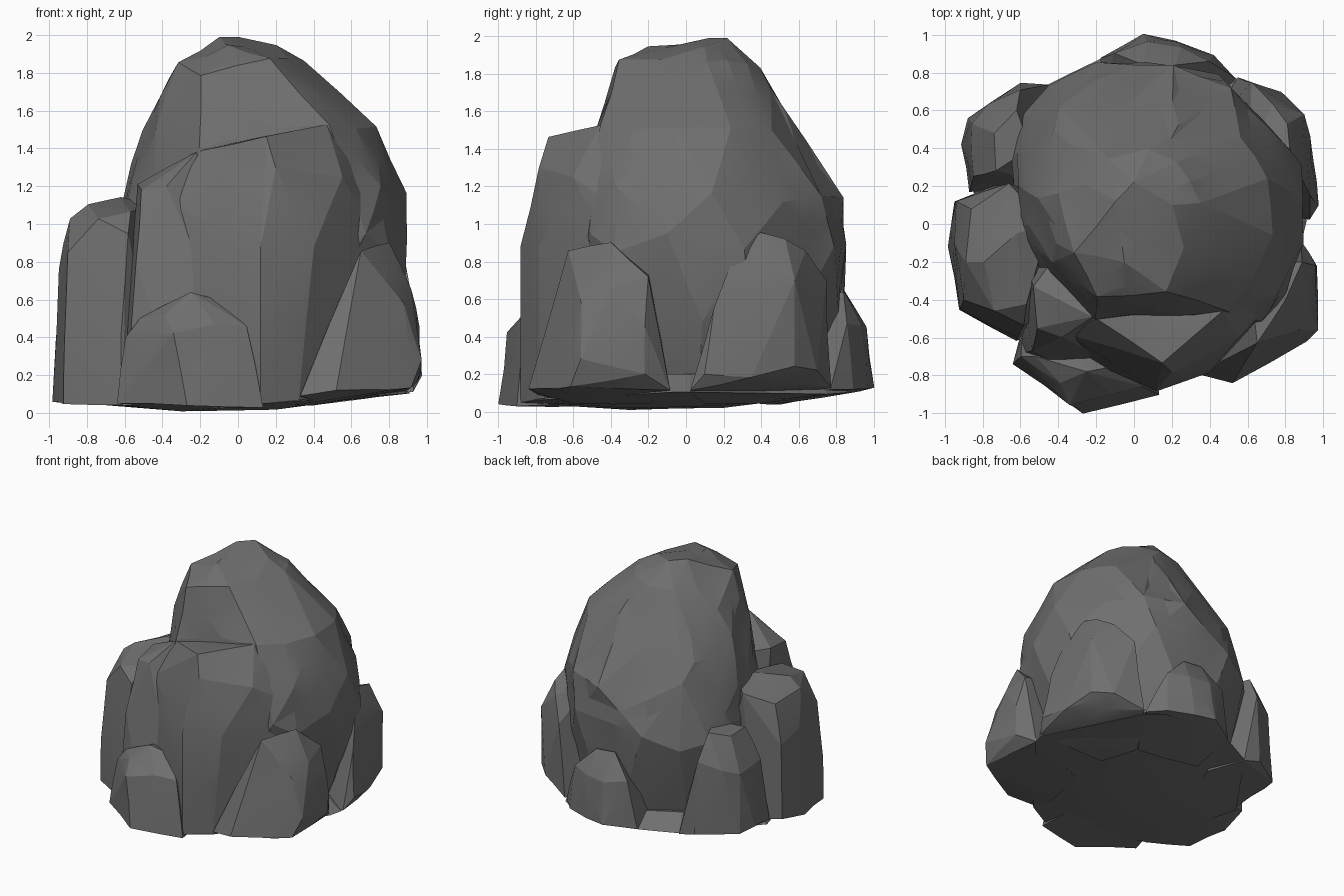
import bpy, bmesh, math, random

random.seed(7)
stone = bpy.data.materials.new("grey stone")
stone.diffuse_color = (0.16, 0.16, 0.16, 1)


def rock(name, pts, chip=0.006, size=0.25):
    """Convex chunk of stone, subdivided and chipped for small facets."""
    bm = bmesh.new()
    for p in pts:
        bm.verts.new(p)
    res = bmesh.ops.convex_hull(bm, input=bm.verts[:])
    loose = {g for g in res["geom_interior"] + res["geom_unused"]
             if isinstance(g, bmesh.types.BMVert)}
    bmesh.ops.delete(bm, geom=list(loose), context='VERTS')
    long_edges = [e for e in bm.edges if e.calc_length() > size]
    bmesh.ops.subdivide_edges(bm, edges=long_edges, cuts=1)
    bmesh.ops.triangulate(bm, faces=bm.faces[:])
    bm.normal_update()
    for v in bm.verts:
        v.co += v.normal * random.uniform(-chip, chip)
        v.co.z = max(v.co.z, 0.0)
    bmesh.ops.recalc_face_normals(bm, faces=bm.faces[:])
    # soft shading with the stronger breaks kept sharp
    for f in bm.faces:
        f.smooth = True
    for e in bm.edges:
        e.smooth = e.calc_face_angle(0) < math.radians(11)
    me = bpy.data.meshes.new(name)
    bm.to_mesh(me)
    bm.free()
    me.materials.append(stone)
    ob = bpy.data.objects.new(name, me)
    bpy.context.collection.objects.link(ob)
    return ob


def ring(z, x0, x1, y0, y1, n=11, phase=0.0):
    """Slightly irregular oval of points at one height."""
    out = []
    for i in range(n):
        a = phase + math.tau * (i + random.uniform(-0.2, 0.2)) / n
        x = (x0 + x1) / 2 + (x1 - x0) / 2 * math.cos(a)
        y = (y0 + y1) / 2 + (y1 - y0) / 2 * math.sin(a)
        k = min(1.0, 1.22 / max(x + y, 0.01))  # blunt the back right corner
        out.append((x * k, y * k, z + random.uniform(-0.03, 0.03)))
    return out


# tall main dome
levels = [(0.16, -0.62, 0.74, -0.55, 0.74), (0.5, -0.64, 0.86, -0.6, 0.83),
          (0.88, -0.66, 0.92, -0.58, 0.86), (1.14, -0.61, 0.88, -0.52, 0.83),
          (1.5, -0.52, 0.75, -0.48, 0.60), (1.7, -0.42, 0.52, -0.42, 0.47),
          (1.84, -0.31, 0.36, -0.34, 0.40)]
dome = [(-0.1, 0.12, 2.0), (0.2, 0.1, 1.94), (0.0, 0.22, 1.99), (-0.05, -0.2, 1.94),
        (0.17, -0.36, 1.88), (-0.2, -0.39, 1.79), (-0.31, -0.15, 1.85),
        (-0.2, -0.49, 1.4), (0.48, -0.45, 1.52), (-0.55, 0.0, 1.25), (0.62, -0.28, 1.5),
        (0.75, -0.37, 1.2), (0.68, -0.52, 0.95), (0.8, -0.38, 0.85), (0.9, -0.1, 0.95),
        (-0.46, 0.74, 0.75), (-0.62, 0.56, 0.8), (-0.2, 0.86, 0.85), (-0.4, 0.62, 1.25)]
for i, lv in enumerate(levels):
    dome += ring(*lv, n=13 - i // 2, phase=0.35 * i)
rock("main_dome", dome, 0.014)

# front ledge slabs
rock("front_ledge", [
    (-0.2, -0.5, 1.39), (0.15, -0.73, 1.46), (0.47, -0.46, 1.53), (0.6, -0.3, 1.45),
    (-0.19, -0.58, 1.2), (0.2, -0.79, 1.3), (0.55, -0.6, 1.25), (0.72, -0.38, 1.1),
    (-0.17, -0.68, 0.8), (0.12, -0.88, 0.88), (0.4, -0.78, 0.88), (0.75, -0.4, 0.85),
    (-0.36, -0.58, 1.1), (-0.2, -0.74, 0.5),
    (-0.1, -0.75, 0.05), (0.12, -0.88, 0.05), (0.32, -0.78, 0.07), (0.7, -0.4, 0.12),
    (0.3, 0.0, 0.1), (0.3, 0.0, 1.4)])
rock("front_left_slab", [
    (-0.53, -0.33, 1.21), (-0.22, -0.49, 1.38), (-0.51, -0.55, 1.18), (-0.38, -0.6, 1.2),
    (-0.25, -0.66, 0.9), (-0.54, -0.67, 0.8), (-0.57, -0.45, 0.8), (-0.14, -0.74, 0.4),
    (-0.6, -0.69, 0.06), (-0.1, -0.76, 0.05), (-0.3, -0.8, 0.05),
    (-0.3, 0.0, 0.1), (-0.3, 0.0, 1.2), (-0.6, -0.1, 0.1)])

# left column
rock("left_column", [
    (-0.79, -0.2, 1.1), (-0.62, -0.05, 1.14), (-0.57, -0.42, 1.06), (-0.74, -0.46, 1.03),
    (-0.89, -0.2, 1.03), (-0.86, 0.08, 1.0), (-0.66, 0.21, 1.08), (-0.9, -0.4, 0.85),
    (-0.95, -0.1, 0.76), (-0.94, 0.12, 0.7), (-0.92, -0.45, 0.4), (-0.62, -0.6, 0.4),
    (-0.58, -0.54, 0.95), (-0.98, -0.12, 0.06), (-0.95, 0.12, 0.1), (-0.92, -0.45, 0.05),
    (-0.62, -0.62, 0.04), (-0.75, 0.2, 0.08), (-0.3, 0.1, 0.04), (-0.4, -0.4, 0.04),
    (-0.45, 0.0, 1.1)])

# small boulder at the front
rock("front_boulder", [
    (-0.25, -0.78, 0.64), (-0.52, -0.7, 0.5), (-0.39, -0.84, 0.52), (-0.12, -0.9, 0.47),
    (0.05, -0.86, 0.46), (-0.1, -0.75, 0.6), (-0.34, -0.95, 0.42), (-0.6, -0.7, 0.4),
    (-0.64, -0.74, 0.05), (-0.27, -1.0, 0.04), (0.13, -0.9, 0.03), (-0.58, -0.5, 0.05),
    (-0.2, -0.5, 0.03), (0.1, -0.6, 0.04), (-0.3, -0.5, 0.55)])

# right-hand boulders, undercut at the outer foot
rock("front_right_boulder", [
    (0.65, -0.63, 0.86), (0.75, -0.56, 0.78), (0.8, -0.4, 0.9), (0.89, -0.2, 0.72),
    (0.92, -0.4, 0.66), (0.88, -0.56, 0.58), (0.96, -0.22, 0.45), (0.97, -0.56, 0.28),
    (0.97, -0.22, 0.2), (0.92, -0.62, 0.13), (0.52, -0.84, 0.12), (0.33, -0.79, 0.09),
    (0.68, -0.74, 0.12), (0.3, -0.6, 0.04), (0.4, -0.2, 0.04), (0.88, -0.08, 0.11),
    (0.6, -0.2, 0.75)])
rock("back_right_boulder", [
    (0.82, 0.4, 0.95), (0.81, 0.53, 0.92), (0.73, 0.64, 0.86), (0.87, 0.27, 0.86),
    (0.9, 0.58, 0.7), (0.93, 0.15, 0.55), (0.97, 0.1, 0.2), (0.9, 0.58, 0.24),
    (0.62, 0.75, 0.7), (0.78, 0.7, 0.22), (0.55, 0.77, 0.13), (0.93, 0.02, 0.11),
    (0.95, 0.35, 0.18), (0.3, 0.4, 0.04), (0.4, 0.1, 0.04), (0.6, 0.3, 0.9)])

# low boulders at the back
rock("back_boulder", [
    (0.05, 0.84, 0.66), (0.22, 0.84, 0.64), (-0.1, 0.9, 0.48), (0.07, 0.96, 0.45),
    (0.25, 0.94, 0.46), (0.4, 0.86, 0.47), (-0.18, 0.88, 0.1), (0.05, 1.0, 0.13),
    (0.22, 0.97, 0.12), (0.42, 0.89, 0.12), (0.53, 0.77, 0.12), (-0.2, 0.5, 0.04),
    (0.3, 0.4, 0.04), (0.1, 0.6, 0.55)])
rock("back_left_boulder", [
    (-0.62, 0.6, 0.9), (-0.74, 0.48, 0.86), (-0.73, 0.28, 0.86), (-0.6, 0.71, 0.7),
    (-0.77, 0.63, 0.64), (-0.86, 0.53, 0.6), (-0.85, 0.25, 0.62), (-0.91, 0.42, 0.15),
    (-0.88, 0.56, 0.13), (-0.6, 0.75, 0.12), (-0.45, 0.74, 0.08), (-0.87, 0.17, 0.1),
    (-0.4, 0.2, 0.04), (-0.3, 0.5, 0.04), (-0.55, 0.4, 0.9)])

# underside filling the foot between the boulders
foot = [(0.89, -0.08), (0.55, 0.76), (-0.18, 0.87), (-0.46, 0.73), (-0.85, 0.17),
        (-0.62, -0.61), (0.12, -0.88), (0.32, -0.78), (0.91, 0.02), (0.4, 0.87)]
rock("base", [(x, y, 0.04 + 0.07 * max(x, y, 0)) for x, y in foot]
     + [(x * 0.85, y * 0.85, 0.2) for x, y in foot]
     + [(-0.3, -0.3, 0.01), (0.2, -0.3, 0.02), (0.1, 0.2, 0.03), (-0.3, 0.2, 0.02)], 0.003)
